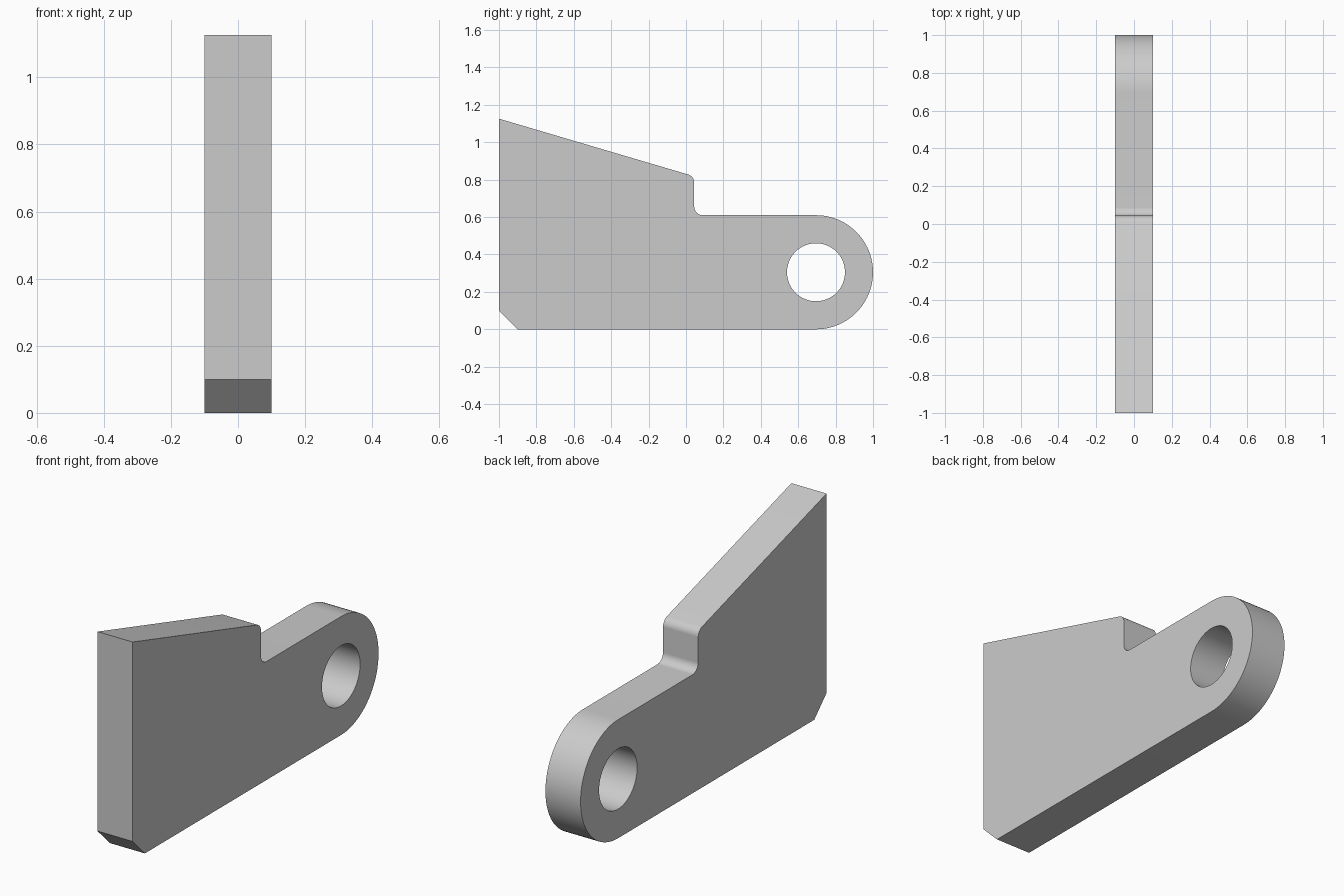
import bpy
import bmesh
from math import cos, sin, pi, radians
from mathutils import Vector

cube = bpy.data.objects.get("Cube")
if cube:
    bpy.data.objects.remove(cube, do_unlink=True)

HALF_WIDTH = 0.1
EYE_Y, EYE_Z = 0.695, 0.305      # centre of the rounded end and its hole
HOLE_RADIUS = 0.155
STEP_Y = 0.044


def arc(radius, start, end, steps=32):
    """Points on a circle about the eye centre, angles in units of pi."""
    angles = [pi * (start + (end - start) * i / steps) for i in range(steps + 1)]
    return [(EYE_Y + radius * cos(a), EYE_Z + radius * sin(a)) for a in angles]


def fillet(before, corner, after, radius, steps=8):
    """Round one corner of the profile with a tangent arc."""
    corner = Vector(corner)
    u = (Vector(before) - corner).normalized()
    v = (Vector(after) - corner).normalized()
    half = u.angle(v) / 2
    centre = corner + (u + v).normalized() * radius / sin(half)
    tangent = radius * cos(half) / sin(half)
    first = corner + u * tangent - centre
    last = corner + v * tangent - centre
    return [tuple(centre + first.lerp(last, i / steps).normalized() * radius)
            for i in range(steps + 1)]


# Side profile (y, z), split through the hole into a lower and an upper face
peak, step_top = (-1, 1.126), (STEP_Y, 0.818)
step_foot, eye_top = (STEP_Y, 2 * EYE_Z), (EYE_Y, 2 * EYE_Z)
lower = ([(-1, EYE_Z), (-1, 0.1), (-0.9, 0)]
         + arc(EYE_Z, -0.5, 0, 24) + arc(HOLE_RADIUS, 0, -1))
upper = (arc(EYE_Z, 0, 0.5, 24)
         + fillet(eye_top, step_foot, step_top, 0.045)
         + fillet(step_foot, step_top, peak, 0.045)
         + [peak, (-1, EYE_Z)] + arc(HOLE_RADIUS, 1, 0))

# Extrude the profile across the width
bm = bmesh.new()
for outline in (lower, upper):
    bm.faces.new([bm.verts.new((-HALF_WIDTH, y, z)) for y, z in outline])
bmesh.ops.remove_doubles(bm, verts=bm.verts[:], dist=0.0001)
extruded = bmesh.ops.extrude_face_region(bm, geom=bm.faces[:], use_keep_orig=True)
moved = [g for g in extruded["geom"] if isinstance(g, bmesh.types.BMVert)]
bmesh.ops.translate(bm, verts=moved, vec=(2 * HALF_WIDTH, 0, 0))
bmesh.ops.recalc_face_normals(bm, faces=bm.faces[:])

mesh = bpy.data.meshes.new("bracket_plate")
bm.to_mesh(mesh)
bm.free()
plate = bpy.data.objects.new("bracket_plate", mesh)
bpy.context.collection.objects.link(plate)

# Plain grey finish
grey = bpy.data.materials.new("light_grey")
grey.use_nodes = True
colour = (0.6, 0.6, 0.6, 1)
grey.diffuse_color = colour
grey.node_tree.nodes["Principled BSDF"].inputs["Base Color"].default_value = colour
mesh.materials.append(grey)

# Smooth the arcs, keep the edges sharp
bpy.ops.object.select_all(action="DESELECT")
plate.select_set(True)
bpy.context.view_layer.objects.active = plate
bpy.ops.object.shade_smooth_by_angle(angle=radians(30))
